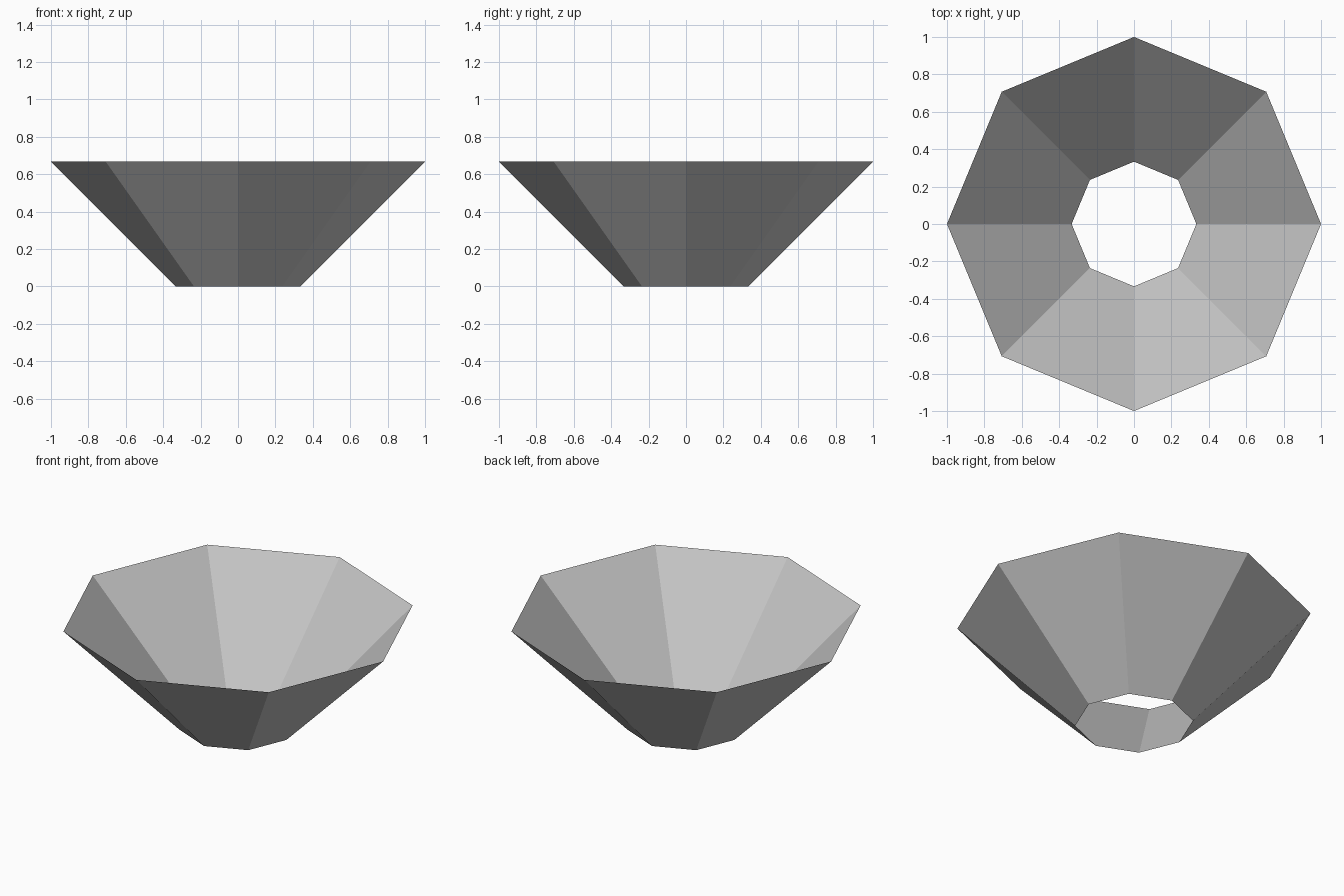
import bpy
import bmesh
from mathutils import Matrix

cube = bpy.data.objects.get("Cube")
if cube:
    bpy.data.objects.remove(cube, do_unlink=True)

SIDES = 8
RIM_RADIUS = 1.0
BASE_RADIUS = 1 / 3
HEIGHT = 2 / 3


def make_material(name, color):
    mat = bpy.data.materials.new(name)
    mat.use_nodes = True
    mat.diffuse_color = color
    mat.node_tree.nodes["Principled BSDF"].inputs["Base Color"].default_value = color
    return mat


# Thin octagonal funnel, open at the top and the bottom
bm = bmesh.new()
bmesh.ops.create_cone(
    bm, cap_ends=False, segments=SIDES,
    radius1=BASE_RADIUS, radius2=RIM_RADIUS, depth=HEIGHT,
    matrix=Matrix.Translation((0, 0, HEIGHT / 2)),
)
mesh = bpy.data.meshes.new("funnel_bowl")
bm.to_mesh(mesh)
bm.free()
mesh.materials.append(make_material("light_grey", (0.55, 0.55, 0.55, 1)))

funnel = bpy.data.objects.new("funnel_bowl", mesh)
bpy.context.collection.objects.link(funnel)
